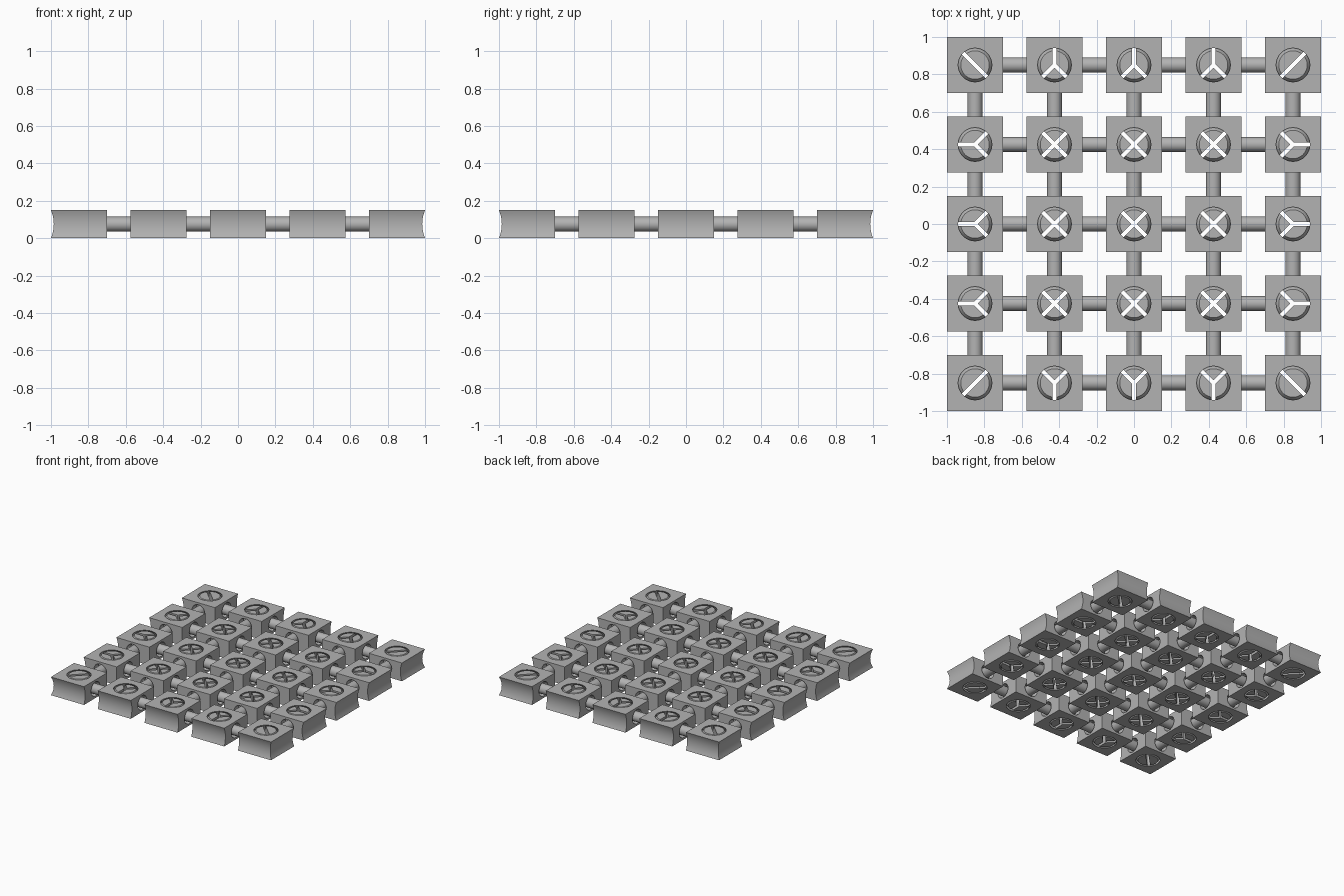
import bpy, bmesh, math
from mathutils import Vector, Matrix

if "Cube" in bpy.data.objects:
    bpy.data.objects.remove(bpy.data.objects["Cube"])

PITCH, HALF, H = 0.425, 0.15, 0.15     # block spacing, half width, height
MID = H / 2
BALL_R, SOCKET_R, ROD_R = 0.107, 0.118, 0.04
SLIT = 0.011                           # half width of the gaps between ball segments
DIRS = [(1, 0), (0, 1), (-1, 0), (0, -1)]

grey = bpy.data.materials.new("grey")
grey.diffuse_color = (0.45, 0.45, 0.45, 1)
grey.use_nodes = True
grey.node_tree.nodes["Principled BSDF"].inputs["Base Color"].default_value = grey.diffuse_color


def add_object(name, bm):
    bmesh.ops.recalc_face_normals(bm, faces=bm.faces)
    mesh = bpy.data.meshes.new(name)
    bm.to_mesh(mesh)
    bm.free()
    mesh.materials.append(grey)
    ob = bpy.data.objects.new(name, mesh)
    bpy.context.collection.objects.link(ob)
    return ob


def cut(bm, point, outward):
    """Slice away everything beyond a plane and cap the opening."""
    bmesh.ops.bisect_plane(bm, geom=bm.verts[:] + bm.edges[:] + bm.faces[:],
                           plane_co=point, plane_no=outward, clear_outer=True)
    bmesh.ops.holes_fill(bm, edges=[e for e in bm.edges if e.is_boundary], sides=0)


def neighbours(i, j):
    """Angles (in quarter turns) towards neighbouring blocks."""
    return [k for k, (dx, dy) in enumerate(DIRS)
            if abs(i + dx) <= 2 and abs(j + dy) <= 2]


def make_block(linked):
    """Block with grooved free sides, a ball socket and flared rod holes."""
    bm = bmesh.new()
    rings, steps = [], 10
    rad = 0.195
    for n in range(steps + 1):
        z = H * n / steps
        groove = math.sqrt(rad**2 - (z - MID)**2) - math.sqrt(rad**2 - MID**2)
        e = [HALF if k in linked else HALF - groove for k in range(4)]
        rings.append([bm.verts.new(p) for p in
                      ((e[0], e[1], z), (-e[2], e[1], z), (-e[2], -e[3], z), (e[0], -e[3], z))])
    for a, b in zip(rings, rings[1:]):
        for k in range(4):
            bm.faces.new((a[k], a[k - 1], b[k - 1], b[k]))
    bm.faces.new(rings[0])
    bm.faces.new(rings[-1])
    block = add_object("block", bm)

    # socket and rod hole cutters
    cutters = []
    bm = bmesh.new()
    bmesh.ops.create_uvsphere(bm, u_segments=32, v_segments=16, radius=SOCKET_R,
                              matrix=Matrix.Translation((0, 0, MID)))
    cutters.append(add_object("socket_cutter", bm))
    for k in linked:
        bm = bmesh.new()
        bmesh.ops.create_cone(bm, cap_ends=True, segments=24, radius1=0.042, radius2=0.064,
                              depth=0.12,
                              matrix=Matrix.Translation((0, 0, MID))
                              @ Matrix.Rotation(k * math.pi / 2, 4, 'Z')
                              @ Matrix.Translation((0.12, 0, 0))
                              @ Matrix.Rotation(math.pi / 2, 4, 'Y'))
        cutters.append(add_object("rod_hole_cutter", bm))
    for c in cutters:
        mod = block.modifiers.new("cut", 'BOOLEAN')
        mod.object, mod.operation, mod.solver = c, 'DIFFERENCE', 'EXACT'
    bpy.context.view_layer.update()
    mesh = bpy.data.meshes.new_from_object(
        block.evaluated_get(bpy.context.evaluated_depsgraph_get()))
    block.modifiers.clear()
    block.data = mesh
    for c in cutters:
        bpy.data.objects.remove(c)
    return block


def add_segment(bm, centre, k, linked):
    """Ball segment around direction k, bounded halfway to the adjacent rods."""
    part = bmesh.new()
    bmesh.ops.create_uvsphere(part, u_segments=32, v_segments=16, radius=BALL_R)
    for s in (1, -1):
        cut(part, (0, 0, s * MID), (0, 0, s))
    ahead = next(d for d in range(1, 5) if (k + d) % 4 in linked)
    behind = next(d for d in range(1, 5) if (k - d) % 4 in linked)
    planes = [(k + ahead / 2, 1)]
    if ahead + behind < 4:
        planes.append((k - behind / 2, -1))
    for quarter, s in planes:
        a = quarter * math.pi / 2
        out = Vector((-math.sin(a), math.cos(a), 0)) * s
        cut(part, out * -SLIT, out)
    bmesh.ops.translate(part, verts=part.verts, vec=centre)
    temp = bpy.data.meshes.new("temp")
    part.to_mesh(temp)
    part.free()
    bm.from_mesh(temp)
    bpy.data.meshes.remove(temp)


shapes = {}
for i in range(-2, 3):
    for j in range(-2, 3):
        linked = neighbours(i, j)
        here = Vector((i * PITCH, j * PITCH, MID))
        # blocks share one mesh for each layout of neighbours
        key = tuple(linked)
        if key not in shapes:
            shapes[key] = make_block(linked)
            block = shapes[key]
        else:
            block = bpy.data.objects.new("block", shapes[key].data)
            bpy.context.collection.objects.link(block)
        block.location = (here.x, here.y, 0)

        # links to the right and to the back: rod with a ball segment at each end
        for k in (0, 1):
            if k not in linked:
                continue
            dx, dy = DIRS[k]
            step = Vector((dx, dy, 0)) * PITCH
            bm = bmesh.new()
            bmesh.ops.create_cone(bm, cap_ends=True, segments=24, radius1=ROD_R, radius2=ROD_R,
                                  depth=PITCH - 0.15,
                                  matrix=Matrix.Translation(here + step / 2)
                                  @ Matrix.Rotation(k * math.pi / 2, 4, 'Z')
                                  @ Matrix.Rotation(math.pi / 2, 4, 'Y'))
            add_segment(bm, here, k, linked)
            add_segment(bm, here + step, k + 2, neighbours(i + dx, j + dy))
            add_object("link", bm)

# smooth shading with crisp edges
for ob in bpy.context.collection.objects:
    ob.select_set(True)
    bpy.context.view_layer.objects.active = ob
bpy.ops.object.shade_smooth_by_angle(angle=math.radians(30))
